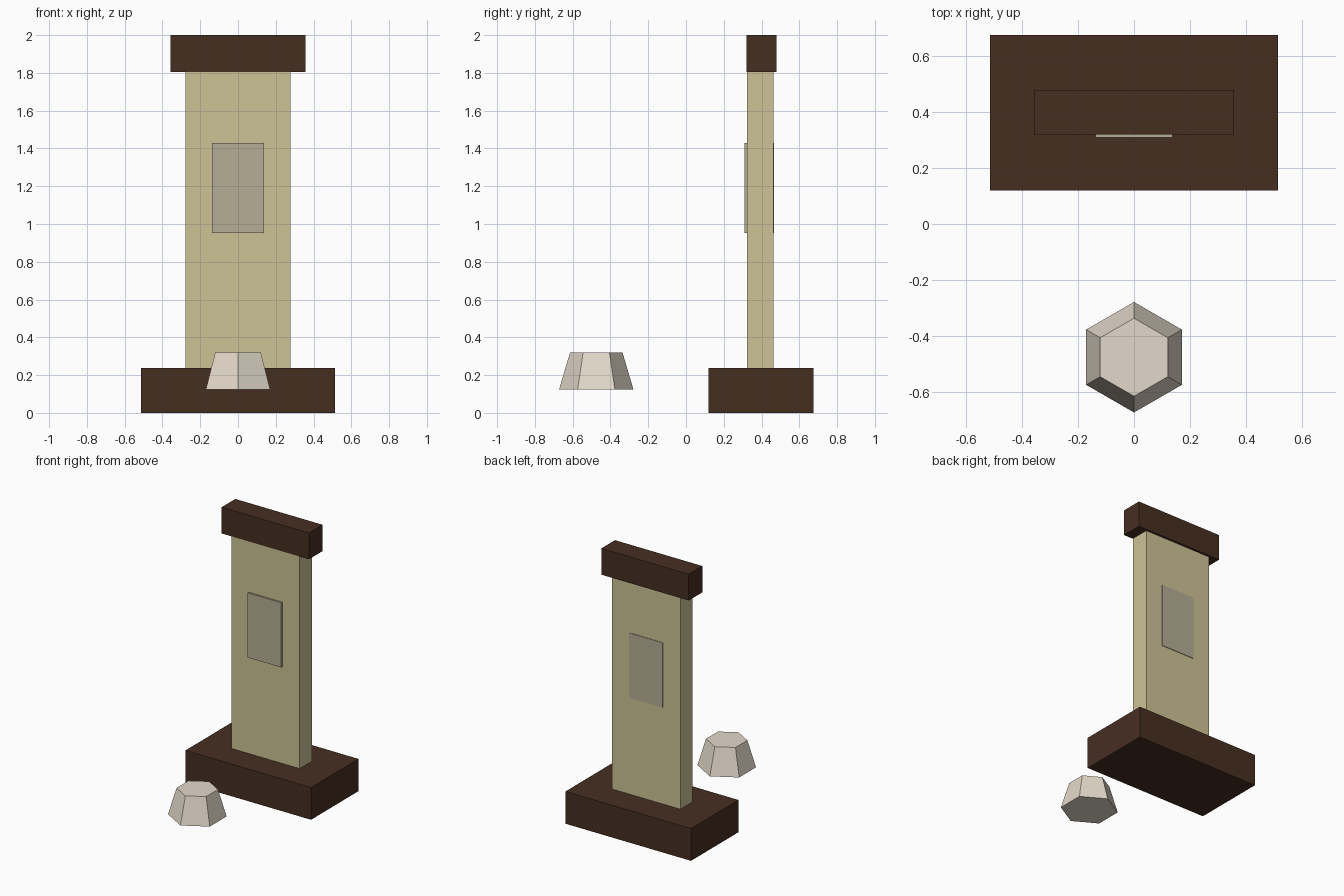
import bpy
import bmesh
from math import sin, cos, pi

if "Cube" in bpy.data.objects:
    bpy.data.objects.remove(bpy.data.objects["Cube"])


def material(name, rgb):
    """Material from display (sRGB) values, stored as linear."""
    mat = bpy.data.materials.new(name)
    mat.diffuse_color = [(c / 255) ** 2.2 for c in rgb] + [1.0]
    mat.use_nodes = True
    mat.node_tree.nodes["Principled BSDF"].inputs["Base Color"].default_value = mat.diffuse_color
    return mat


def finish(name, bm, mat):
    bmesh.ops.recalc_face_normals(bm, faces=bm.faces)
    mesh = bpy.data.meshes.new(name)
    bm.to_mesh(mesh)
    bm.free()
    mesh.materials.append(mat)
    obj = bpy.data.objects.new(name, mesh)
    bpy.context.collection.objects.link(obj)
    return obj


def box(name, half_width, y0, y1, z0, z1, mat):
    bm = bmesh.new()
    bmesh.ops.create_cube(bm, size=1)
    bmesh.ops.scale(bm, vec=(2 * half_width, y1 - y0, z1 - z0), verts=bm.verts)
    bmesh.ops.translate(bm, vec=(0, (y0 + y1) / 2, (z0 + z1) / 2), verts=bm.verts)
    return finish(name, bm, mat)


def tapered_prism(name, sides, y, r0, r1, z0, z1, mat):
    bm = bmesh.new()
    angles = [2 * pi * i / sides for i in range(sides)]
    low, high = [[bm.verts.new((r * sin(a), y + r * cos(a), z)) for a in angles]
                 for r, z in ((r0, z0), (r1, z1))]
    bm.faces.new(low)
    bm.faces.new(high)
    for i in range(sides):
        j = (i + 1) % sides
        bm.faces.new((low[i], low[j], high[j], high[i]))
    return finish(name, bm, mat)


wood = material("dark_wood", (72, 50, 38))
sandstone = material("sandstone", (204, 194, 148))
plaque_stone = material("plaque_stone", (181, 172, 148))
pale_stone = material("pale_stone", (226, 216, 200))

# Standing slab with its plinth and cap
box("base", 0.513, 0.12, 0.674, 0.0, 0.238, wood)
box("slab", 0.279, 0.322, 0.463, 0.238, 1.806, sandstone)
box("cap", 0.357, 0.319, 0.478, 1.806, 2.0, wood)

# Plaque passing through the slab, barely proud at the back
box("plaque", 0.137, 0.309, 0.467, 0.952, 1.43, plaque_stone)

# Six-sided tapered stone floating in front
tapered_prism("hex_stone", 6, -0.475, 0.197, 0.139, 0.123, 0.32, pale_stone)
